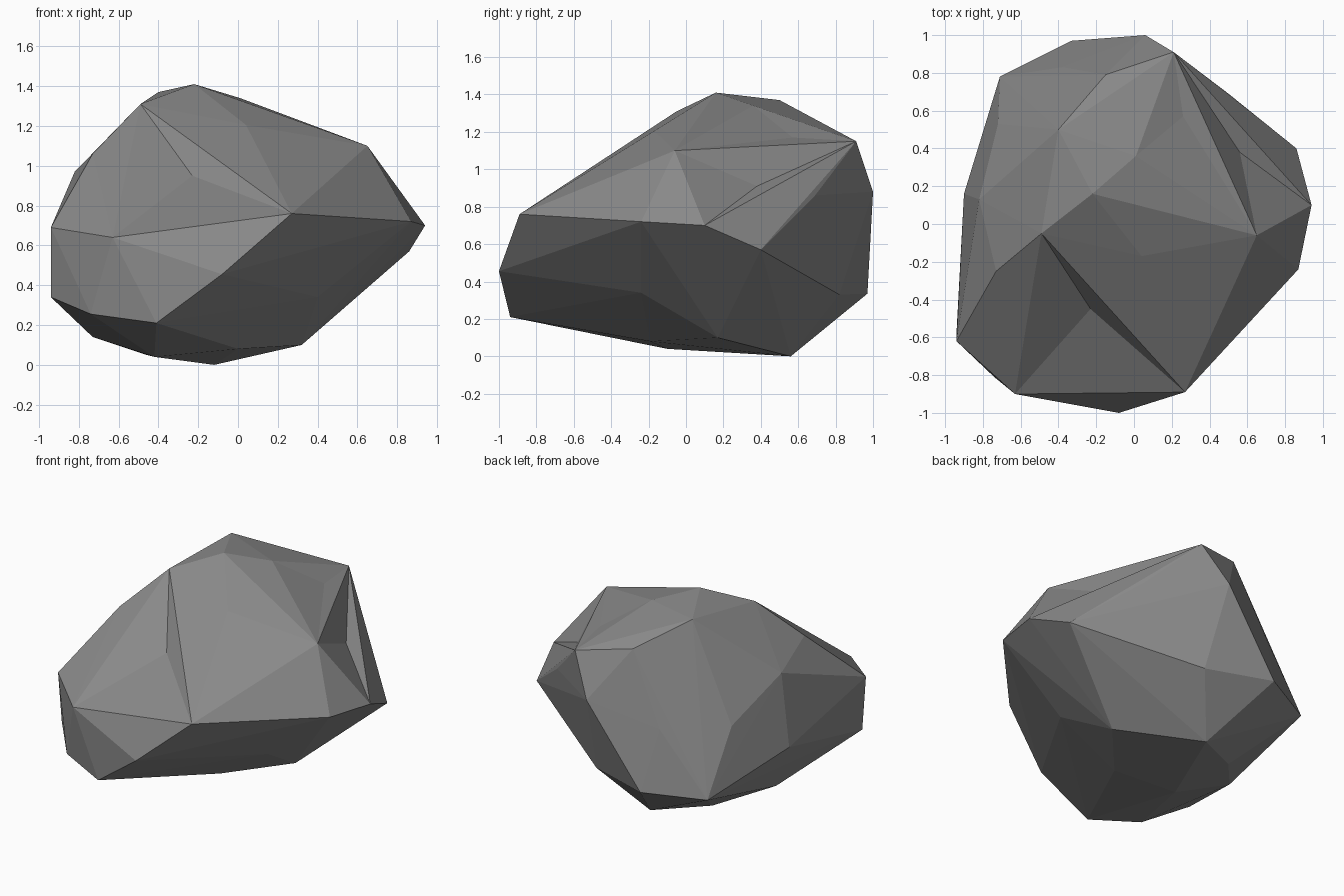
import bpy, bmesh
from mathutils import Vector

if "Cube" in bpy.data.objects:
    bpy.data.objects.remove(bpy.data.objects["Cube"])

# Corner points of the rock, ring by ring
CROWN = [(-.22, .16, 1.41), (.01, .36, 1.34), (-.40, .50, 1.37), (-.49, -.05, 1.31),
         (.04, -.17, 1.205), (.65, -.06, 1.10), (.26, .57, 1.17), (-.15, .79, 1.21),
         (.21, .91, 1.15), (-.73, -.25, 1.06), (-.23, -.45, .95), (-.82, .13, .97)]
SIDES = [(.27, -.89, .76), (.87, -.24, .72), (.94, .10, .70), (.86, .40, .57),
         (.56, .38, .91), (.50, .69, .86), (.06, 1.0, .88), (-.38, .83, .73),
         (-.72, .53, .73), (-.90, .16, .49), (-.94, -.62, .69), (-.63, -.90, .64),
         (-.08, -1.0, .455)]
BASE = [(-.41, -.94, .21), (-.74, -.81, .255), (-.94, -.58, .34), (-.73, .06, .14),
        (-.71, .78, .31), (-.33, .97, .335), (.11, .82, .33), (-.46, .37, .05),
        (-.12, .56, 0), (-.42, -.10, .04), (0, -.19, .08), (.32, .17, .10),
        (.40, -.24, .34)]
CENTRE = Vector((0, 0, .65))
points = [Vector(p) for p in CROWN + SIDES + BASE]


def wrap(lift):
    """Skin the lifted points; also return the points left inside."""
    bm = bmesh.new()
    verts = [bm.verts.new(CENTRE + (p - CENTRE) * k) for p, k in zip(points, lift)]
    bmesh.ops.convex_hull(bm, input=verts, use_existing_faces=False)
    inside = [i for i, v in enumerate(verts) if not v.link_faces]
    return bm, verts, inside


# Lift hollow points just enough to join the skin, then drop them back as dents
lift = [1.0] * len(points)
for _ in range(200):
    bm, verts, inside = wrap(lift)
    if not inside:
        break
    bm.free()
    for i in inside:
        lift[i] += .01
for v, p in zip(verts, points):
    v.co = p
bmesh.ops.recalc_face_normals(bm, faces=bm.faces[:])

# Rock object, flat shaded in one grey
mesh = bpy.data.meshes.new("rock")
bm.to_mesh(mesh)
bm.free()
stone = bpy.data.materials.new("stone grey")
stone.diffuse_color = (.25, .25, .25, 1)
stone.use_nodes = True
stone.node_tree.nodes["Principled BSDF"].inputs["Base Color"].default_value = stone.diffuse_color
mesh.materials.append(stone)
rock = bpy.data.objects.new("rock", mesh)
bpy.context.collection.objects.link(rock)
